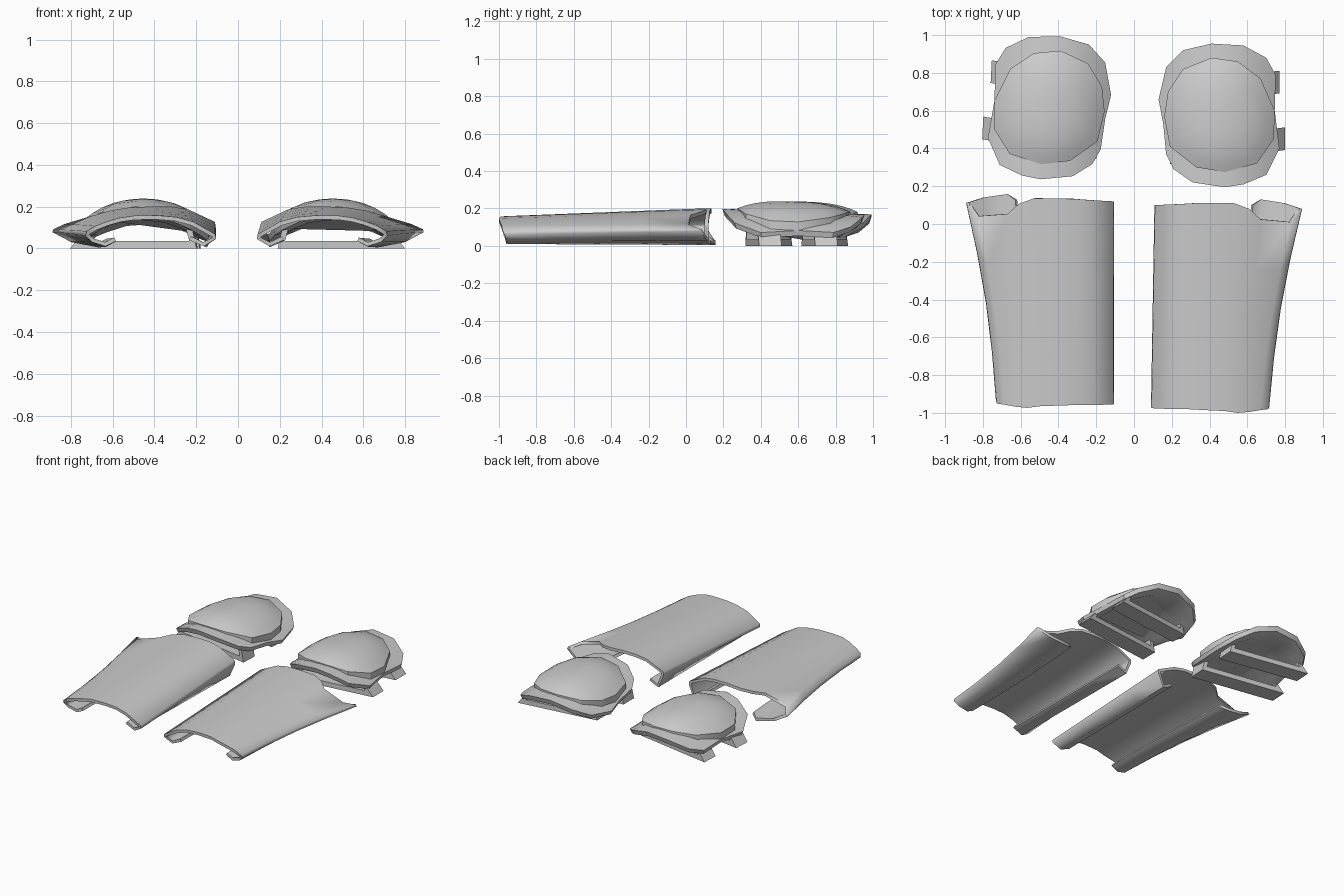
import bpy, bmesh, math
from mathutils import Matrix

cube = bpy.data.objects.get("Cube")
if cube:
    bpy.data.objects.remove(cube, do_unlink=True)

grey = bpy.data.materials.new("plain_grey")
grey.use_nodes = True
grey.diffuse_color = (0.6, 0.6, 0.6, 1)
grey.node_tree.nodes["Principled BSDF"].inputs["Base Color"].default_value = grey.diffuse_color


def finish(name, rows, faces_of, side, place, angle=35, thickness=0):
    """Mesh the point rows; side -1 mirrors across x, place is a final transform."""
    bm = bmesh.new()
    grid = [[bm.verts.new((side * x, y, z)) for x, y, z in row] for row in rows]
    for face in faces_of(grid):
        bm.faces.new(face if side > 0 else face[::-1])
    bm.transform(place)
    mesh = bpy.data.meshes.new(name)
    if not thickness:
        bmesh.ops.recalc_face_normals(bm, faces=bm.faces)
    bm.to_mesh(mesh)
    bm.free()
    mesh.materials.append(grey)
    obj = bpy.data.objects.new(name, mesh)
    bpy.context.collection.objects.link(obj)
    bpy.ops.object.select_all(action='DESELECT')
    obj.select_set(True)
    bpy.context.view_layer.objects.active = obj
    if thickness:
        mod = obj.modifiers.new("wall", 'SOLIDIFY')
        mod.thickness = thickness
        mod.offset = -1
        bpy.ops.object.modifier_apply(modifier=mod.name)
    bpy.ops.object.shade_smooth_by_angle(angle=math.radians(angle))


def turned(angle, pivot, shift):
    """Turn about a vertical axis through pivot, then shift."""
    return (Matrix.Translation(shift) @ Matrix.Translation(pivot)
            @ Matrix.Rotation(angle, 4, 'Z') @ Matrix.Translation([-c for c in pivot]))


def strip_faces(grid):
    return [(a[i], a[i + 1], b[i + 1], b[i])
            for a, b in zip(grid, grid[1:]) for i in range(len(a) - 1)]


def ring_faces(grid):
    faces = []
    for a, b in zip(grid, grid[1:]):
        n = len(a)
        faces += [(a[i], a[(i + 1) % n], b[(i + 1) % n], b[i]) for i in range(n)]
    return faces + [grid[0][::-1], grid[-1]]


# Shin guard end sections (x, y, z), from the inner flap over the top to the outer flap
ankle = [(.22, -.96, .04), (.15, -.96, .01), (.09, -.97, .046), (.094, -.975, .068),
         (.2, -.98, .128), (.28, -.98, .15), (.37, -.985, .158), (.48, -.99, .157),
         (.55, -1, .147), (.61, -.995, .13), (.67, -.985, .107), (.71, -.98, .082),
         (.716, -.97, .06), (.685, -.96, .03), (.62, -.95, .01), (.57, -.95, .035)]
knee = [(.22, .1, .035), (.15, .1, .005), (.108, .1, .1), (.112, .1, .127),
        (.24, .105, .187), (.32, .11, .2), (.42, .11, .201), (.53, .11, .195),
        (.61, .08, .182), (.67, .025, .165), (.83, .01, .117), (.885, .07, .092),
        (.89, .08, .078), (.8, .11, .03), (.67, .13, .005), (.62, .1, .03)]


def shin_guard(name, side, place):
    rows = []
    for t in (0, .25, .5, .75, 1):
        waist = .04 * math.sin(math.pi * t)
        rows.append([tuple(a + (b - a) * t - (waist * max(0, p[0] - .4) * 2 if k == 0 else 0)
                           for k, (a, b) in enumerate(zip(p, q)))
                     for p, q in zip(ankle, knee)])
    finish(name, rows, strip_faces, side, place, 80, .02)


# Knee pad: saddle-shaped rim with a thick lip, domed cap and two straps
CX, CY = .455, .578
rim_outline = [(.13, .66), (.17, .83), (.26, .92), (.41, .955), (.58, .945), (.7, .88),
               (.75, .79), (.745, .6), (.77, .4), (.7, .26), (.58, .21), (.48, .195),
               (.31, .22), (.21, .29), (.17, .37), (.155, .53)]
cap_outline = [(.16, .57), (.18, .7), (.26, .82), (.41, .88), (.55, .86), (.67, .77),
               (.745, .6), (.74, .45), (.65, .32), (.48, .275), (.33, .3), (.19, .41)]


def scaled(outline, scale):
    return [(CX + (x - CX) * scale, CY + (y - CY) * scale) for x, y in outline]


def rim_height(x, y):
    return .184 - 1.2 * (x - CX) ** 2 - .035 * (y - CY)


def knee_rim(name, side, place):
    rows = [[(x, y, rim_height(x, y) - drop) for x, y in scaled(rim_outline, scale)]
            for scale, drop in ((.4, 0), (.7, 0), (.9, 0), (1, 0), (.97, .035),
                                (.78, .055), (.4, .03))]
    finish(name, rows, ring_faces, side, place)


def knee_cap(name, side, place):
    rows = [[(x, y, .192 - .75 * (x - CX) ** 2 - .03 * (y - CY) + .045 * (1 - s ** 3))
             for x, y in scaled(cap_outline, s)] for s in (.05, .25, .5, .7, .86, 1)]
    rows.append([(x, y, rim_height(x, y) - .01) for x, y in cap_outline])
    finish(name, rows, ring_faces, side, place, 30)


strap_profile = [(.72, .1), (.8, 0), (.19, 0), (.21, .09), (.24, .09), (.225, .035),
                 (.745, .035), (.69, .1)]


def knee_strap(name, side, place, y_start, inset):
    rows = [[(x - inset * (x > CX), y_start + w + .12 * (x - CX), z) for x, z in strap_profile]
            for w in (0, .12)]
    finish(name, rows, ring_faces, side, place, 20)


# The right-hand set lies a little further back and slightly turned
guard_places = (Matrix(), turned(-.015, (-.45, 0, 0), (0, .025, 0)))
pad_places = (Matrix(), turned(-.05, (-CX, CY, 0), (.005, .04, 0)))
for label, side, guard, pad in zip(("left", "right"), (1, -1), guard_places, pad_places):
    shin_guard(label + "_shin_guard", side, guard)
    knee_rim(label + "_knee_rim", side, pad)
    knee_cap(label + "_knee_cap", side, pad)
    knee_strap(label + "_lower_strap", side, pad, .35, 0)
    knee_strap(label + "_upper_strap", side, pad, .65, .03)
